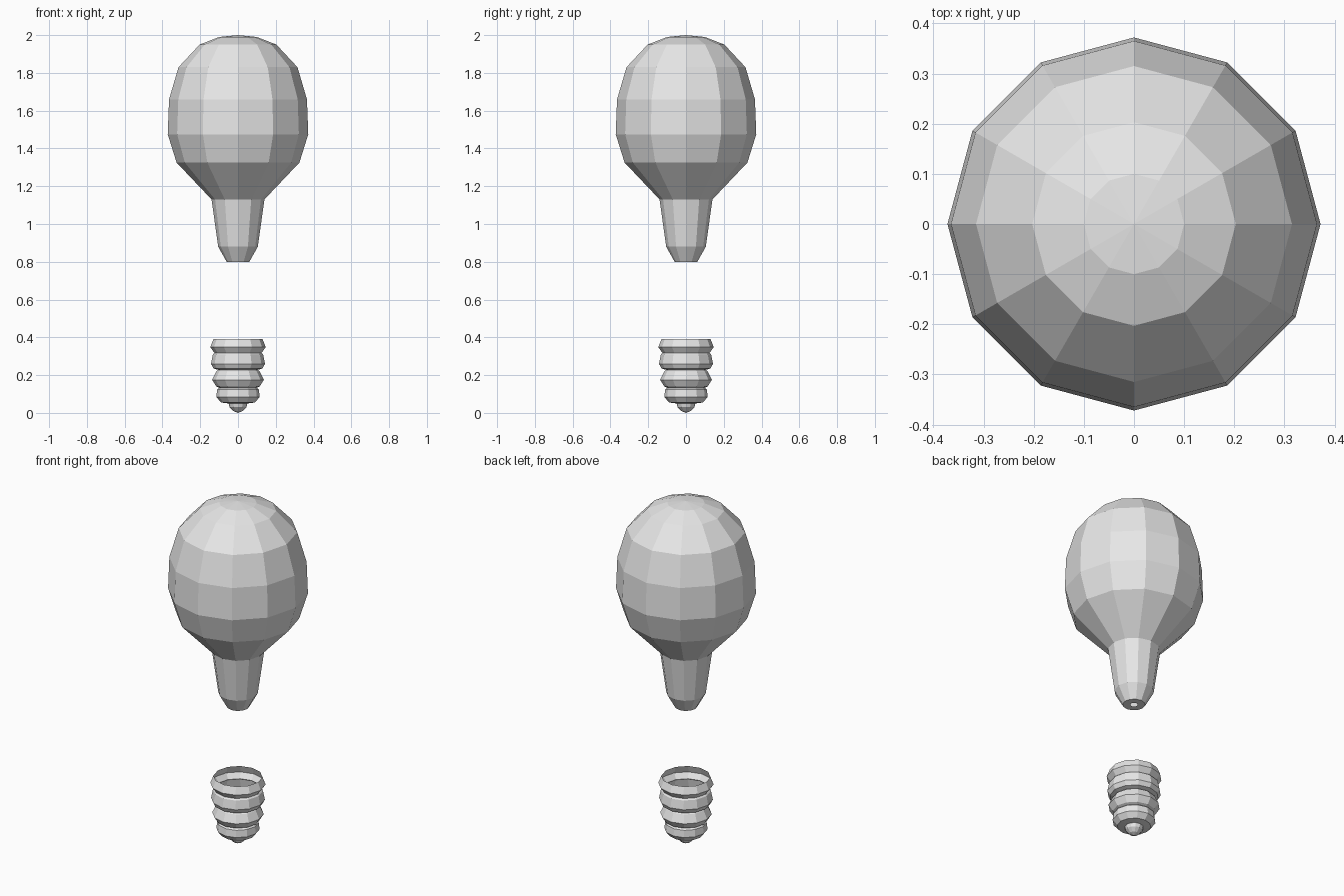
import bpy
import bmesh
from math import cos, sin, tau

SIDES = 12

cube = bpy.data.objects.get("Cube")
if cube:
    bpy.data.objects.remove(cube, do_unlink=True)

grey = bpy.data.materials.new("plain grey")
grey.use_nodes = True
grey.diffuse_color = (0.8, 0.8, 0.8, 1)
grey.node_tree.nodes["Principled BSDF"].inputs["Base Color"].default_value = grey.diffuse_color


def lathe(name, profile):
    """Turn a bottom-to-top (radius, height) profile into a faceted shell."""
    bm = bmesh.new()
    rings = []
    for r, z in profile:
        if r == 0:
            rings.append([bm.verts.new((0, 0, z))] * SIDES)
        else:
            rings.append([bm.verts.new((r * cos(tau * i / SIDES), r * sin(tau * i / SIDES), z))
                          for i in range(SIDES)])
    for low, high in zip(rings, rings[1:]):
        for i in range(SIDES):
            j = (i + 1) % SIDES
            corners = dict.fromkeys((low[i], low[j], high[j], high[i]))
            bm.faces.new(list(corners))
    mesh = bpy.data.meshes.new(name)
    bm.to_mesh(mesh)
    bm.free()
    mesh.materials.append(grey)
    obj = bpy.data.objects.new(name, mesh)
    bpy.context.collection.objects.link(obj)
    return obj


# Bulb: small hole underneath, tapered neck, rounded globe
lathe("glass_bulb", [
    (0.02, 0.80), (0.06, 0.80), (0.105, 0.88), (0.14, 1.13), (0.325, 1.325),
    (0.372, 1.475), (0.365, 1.66), (0.315, 1.83), (0.203, 1.95), (0.1, 1.99), (0, 2.0),
])

# Screw base: contact tip, stacked ridges, open top
lathe("screw_base", [
    (0, 0), (0.025, 0.01), (0.045, 0.03), (0.05, 0.05), (0.09, 0.055),
    (0.115, 0.085), (0.11, 0.125), (0.1, 0.133), (0.115, 0.14),
    (0.137, 0.175), (0.115, 0.22), (0.105, 0.228), (0.13, 0.235),
    (0.143, 0.26), (0.133, 0.31), (0.125, 0.318), (0.147, 0.348), (0.13, 0.39),
])
